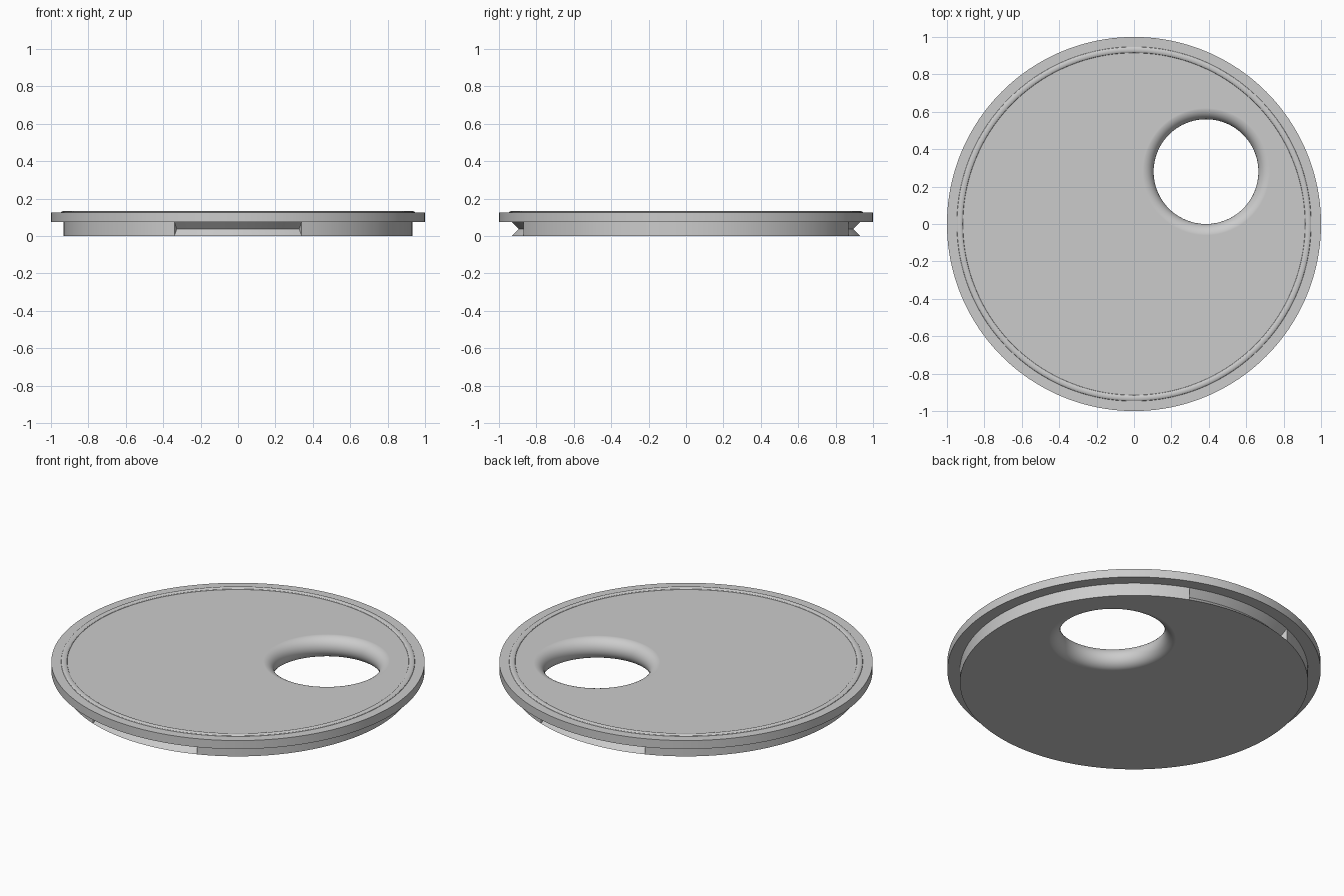
import bpy, bmesh, math

cube = bpy.data.objects.get("Cube")
if cube:
    bpy.data.objects.remove(cube, do_unlink=True)

STEPS = 168
THICK = 0.125        # lid thickness
FLANGE_Z = 0.075     # underside of the flange
BODY_R = 0.9325      # radius of the plug below the flange
GROOVE_R = 0.895     # deepest radius of the side notches
HOLE = (0.385, 0.28)
HOLE_R = 0.28

grey = bpy.data.materials.new("light_grey")
grey.use_nodes = True
grey.diffuse_color = (0.6, 0.6, 0.6, 1)
grey.node_tree.nodes["Principled BSDF"].inputs["Base Color"].default_value = (0.6, 0.6, 0.6, 1)


def lathe(name, profile_at, steps, centre=(0, 0)):
    """Revolve a profile that may change by step, then close every opening."""
    bm = bmesh.new()

    def point(r, z, i):
        a = math.tau * i / steps
        return bm.verts.new((centre[0] + r * math.cos(a), centre[1] + r * math.sin(a), z))

    for i in range(steps):
        profile = profile_at(i)
        left = [point(r, z, i) for r, z in profile]
        right = [point(r, z, (i + 1) % steps) for r, z in profile]
        for k in range(len(profile) - 1):
            bm.faces.new((left[k], right[k], right[k + 1], left[k + 1]))
    bmesh.ops.remove_doubles(bm, verts=bm.verts, dist=1e-5)
    bmesh.ops.holes_fill(bm, edges=[e for e in bm.edges if e.is_boundary], sides=0)
    bmesh.ops.recalc_face_normals(bm, faces=bm.faces)
    mesh = bpy.data.meshes.new(name)
    bm.to_mesh(mesh)
    bm.free()
    mesh.materials.append(grey)
    obj = bpy.data.objects.new(name, mesh)
    bpy.context.collection.objects.link(obj)
    return obj


# Rounded bead on the top, near the rim
bead = [(0.931 + 0.0165 * math.cos(math.pi * k / 8),
         THICK + 0.008 * math.sin(math.pi * k / 8)) for k in range(9)]


# Lid: plug, flange and bead, with V notches at the front and back
def lid_profile(i):
    notched = abs(i + 0.5 - STEPS / 4) < 10 or abs(i + 0.5 - STEPS * 3 / 4) < 10
    middle = GROOVE_R if notched else BODY_R
    return [(BODY_R, 0), (middle, FLANGE_Z / 2), (BODY_R, FLANGE_Z),
            (1, FLANGE_Z), (1, THICK)] + bead


lid = lathe("lid", lid_profile, STEPS)

# Finger hole with fully rounded edges
half = THICK / 2
arc = [math.radians(-80 + 8 * k) for k in range(21)]
outer = HOLE_R + half
spool = [(outer, -0.1), (outer, -0.0003)]
spool += [(HOLE_R + half * (1 - math.cos(a)), half + half * math.sin(a)) for a in arc]
spool += [(outer, THICK + 0.0003), (outer, THICK + 0.1)]
cutter = lathe("hole_cutter", lambda i: spool, 96, HOLE)
cutter.hide_render = True

cut = lid.modifiers.new("finger_hole", 'BOOLEAN')
cut.operation = 'DIFFERENCE'
cut.solver = 'EXACT'
cut.object = cutter

bpy.ops.object.select_all(action='DESELECT')
lid.select_set(True)
bpy.context.view_layer.objects.active = lid
bpy.ops.object.modifier_apply(modifier=cut.name)
bpy.data.objects.remove(cutter, do_unlink=True)

# Smooth curves, with flat caps kept flat
bpy.ops.object.shade_smooth_by_angle(angle=math.radians(30))
weighted = lid.modifiers.new("flat_caps", 'WEIGHTED_NORMAL')
weighted.keep_sharp = True
